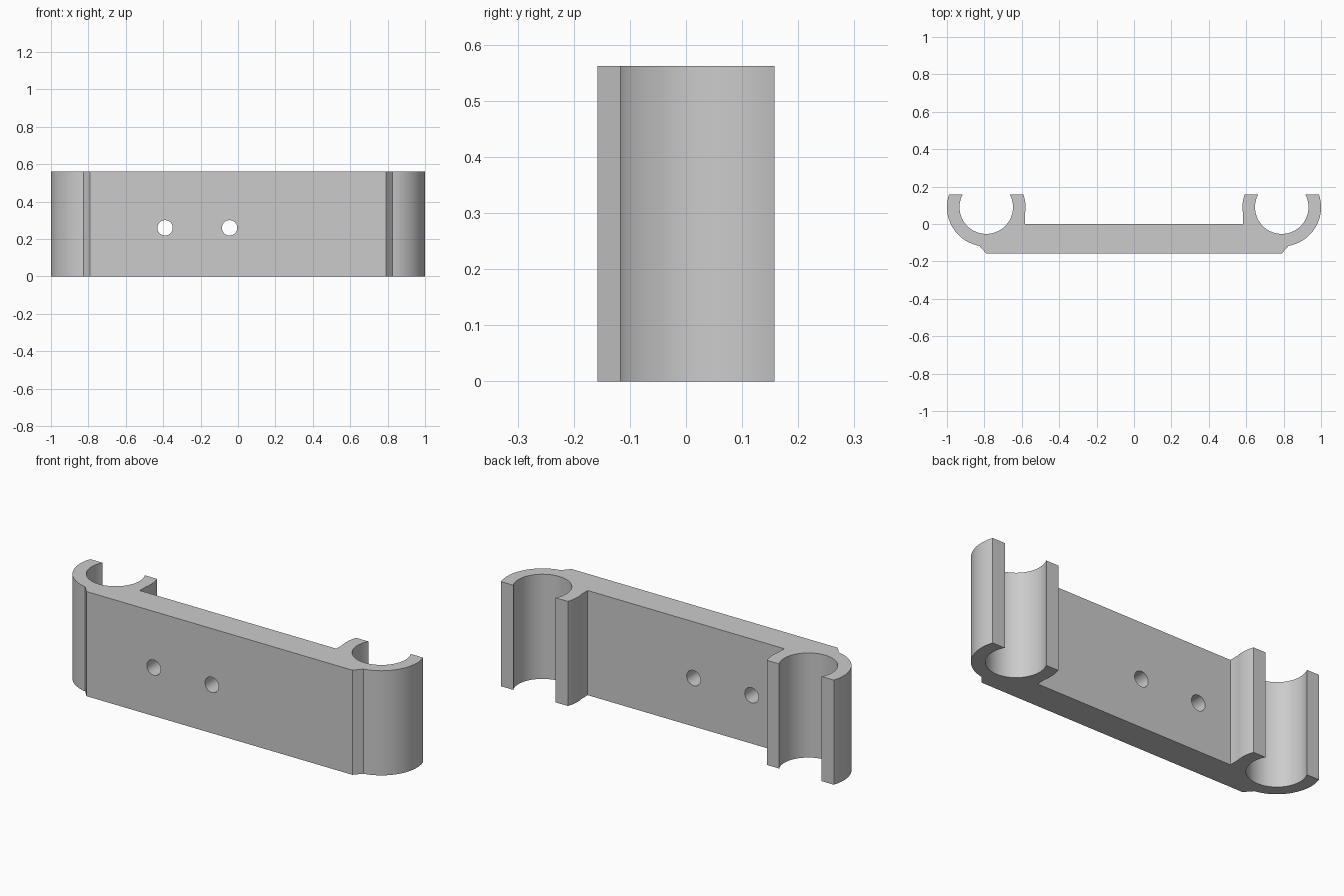
import bpy
import bmesh
from math import asin, cos, sin, radians, pi

cube = bpy.data.objects.get("Cube")
if cube:
    bpy.data.objects.remove(cube, do_unlink=True)

HEIGHT = 0.562
FRONT, BACK = -0.158, 0.158
CX, CY = 0.79, 0.09              # clip centre
R_OUT, R_IN = 0.21, 0.143        # clip radii

grey = bpy.data.materials.new("light grey plastic")
grey.use_nodes = True
colour = (0.6, 0.6, 0.6, 1)
grey.diffuse_color = colour
grey.node_tree.nodes["Principled BSDF"].inputs["Base Color"].default_value = colour


def arc(radius, start, end, steps):
    angles = [start + (end - start) * i / steps for i in range(steps + 1)]
    return [(CX + radius * cos(a), CY + radius * sin(a)) for a in angles]


# Half profile: plate front, chamfer, clip outside, clip bore, inner jaw, plate back
tip_out = asin((BACK - CY) / R_OUT)
tip_in = asin((BACK - CY) / R_IN)
half = [(CX, FRONT)]
half += arc(R_OUT, radians(-80), tip_out, 28)
half += arc(R_IN, tip_in, -pi - tip_in, 56)
half += arc(R_OUT, pi - tip_out, radians(191), 10)
half += [(half[-1][0], 0)]
profile = half + [(-x, y) for x, y in reversed(half)]

# Extruded bracket body
bm = bmesh.new()
base = bm.faces.new([bm.verts.new((x, y, 0)) for x, y in profile])
top = bmesh.ops.extrude_face_region(bm, geom=[base], use_keep_orig=True)
bmesh.ops.translate(bm, vec=(0, 0, HEIGHT),
                    verts=[v for v in top["geom"] if isinstance(v, bmesh.types.BMVert)])
bmesh.ops.recalc_face_normals(bm, faces=bm.faces)
mesh = bpy.data.meshes.new("double_clip_bracket")
bm.to_mesh(mesh)
bm.free()
mesh.materials.append(grey)
bracket = bpy.data.objects.new("double_clip_bracket", mesh)
bpy.context.collection.objects.link(bracket)

# Screw holes through the plate
bpy.ops.object.select_all(action="DESELECT")
bpy.context.view_layer.objects.active = bracket
bracket.select_set(True)
for i, x in enumerate((-0.39, -0.045)):
    bpy.ops.mesh.primitive_cylinder_add(vertices=40, radius=0.041, depth=0.4,
                                        location=(x, -0.08, 0.26), rotation=(pi / 2, 0, 0))
    cutter = bpy.context.object
    cutter.name = f"screw_hole_cutter_{i + 1}"
    cutter.data.materials.append(grey)
    cutter.hide_render = True
    cut = bracket.modifiers.new("screw_hole", "BOOLEAN")
    cut.operation = "DIFFERENCE"
    cut.solver = "EXACT"
    cut.object = cutter
    bpy.ops.object.select_all(action="DESELECT")
    bracket.select_set(True)
    bpy.context.view_layer.objects.active = bracket
    bpy.ops.object.modifier_apply(modifier=cut.name)
    bpy.data.objects.remove(cutter, do_unlink=True)

bpy.ops.object.shade_smooth_by_angle(angle=radians(25))
